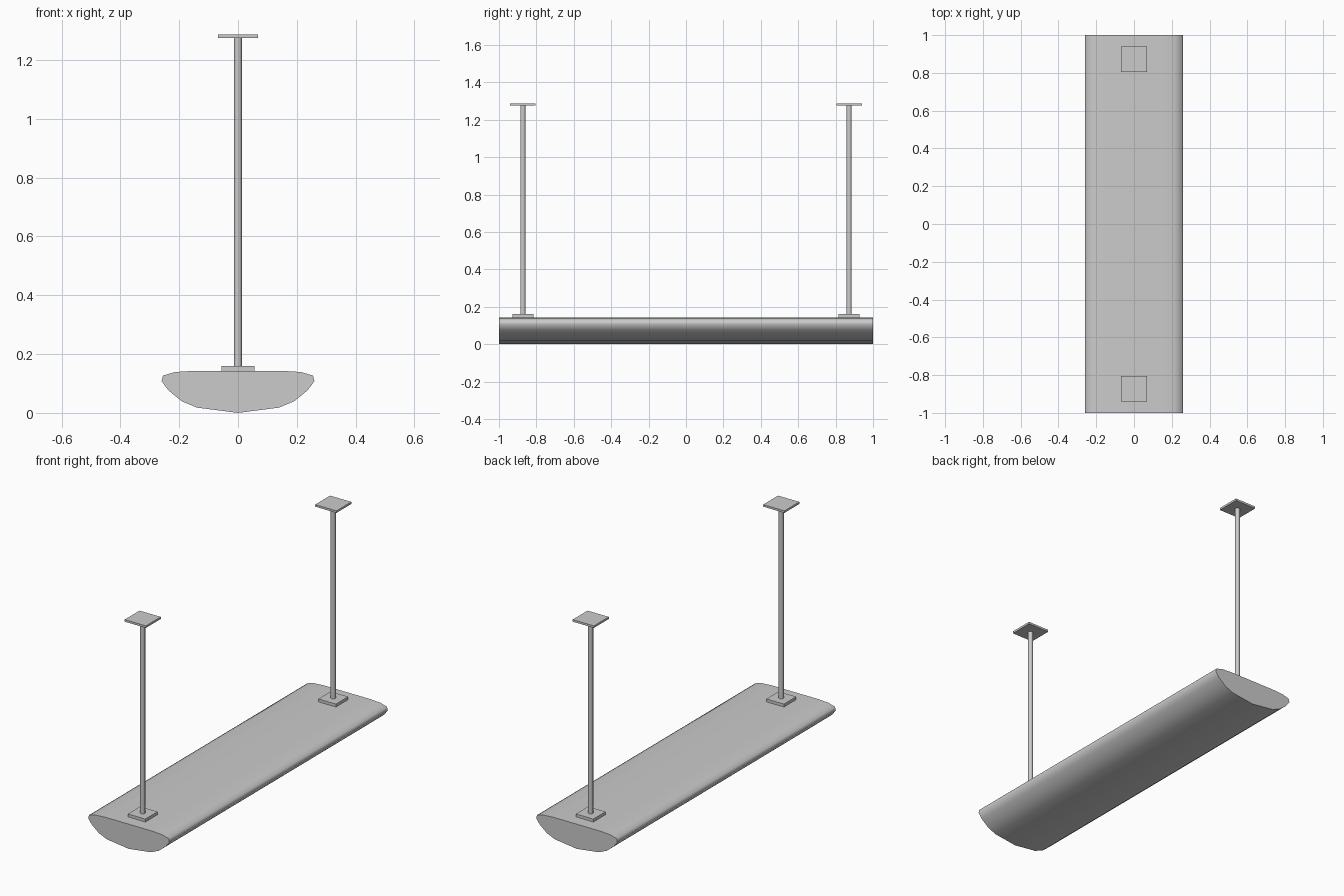
import bpy, bmesh, math

if "Cube" in bpy.data.objects:
    bpy.data.objects.remove(bpy.data.objects["Cube"])


def finish(name, bm, angle=None):
    bmesh.ops.recalc_face_normals(bm, faces=bm.faces)
    mesh = bpy.data.meshes.new(name)
    bm.to_mesh(mesh)
    bm.free()
    obj = bpy.data.objects.new(name, mesh)
    bpy.context.collection.objects.link(obj)
    if angle:
        bpy.ops.object.select_all(action='DESELECT')
        obj.select_set(True)
        bpy.context.view_layer.objects.active = obj
        bpy.ops.object.shade_smooth_by_angle(angle=math.radians(angle))
    return obj


def square_plate(name, half, y, z0, z1):
    bm = bmesh.new()
    bmesh.ops.create_cube(bm, size=1)
    for v in bm.verts:
        v.co = (v.co.x * 2 * half, v.co.y * 2 * half + y,
                (z0 + z1) / 2 + v.co.z * (z1 - z0))
    return finish(name, bm)


def rod(name, radius, y, z0, z1):
    bm = bmesh.new()
    bmesh.ops.create_cone(bm, cap_ends=True, segments=16, radius1=radius,
                          radius2=radius, depth=z1 - z0)
    bmesh.ops.translate(bm, verts=bm.verts, vec=(0, y, (z0 + z1) / 2))
    return finish(name, bm, 40)


# Lamp body: half profile mirrored, extruded along y
half = [(0.14, 0.018), (0.192, 0.04), (0.237, 0.077), (0.26, 0.108),
        (0.255, 0.127), (0.214, 0.139), (0.15, 0.143)]
profile = [(0, 0)] + half + [(-x, z) for x, z in reversed(half)]
bm = bmesh.new()
end = bm.faces.new([bm.verts.new((x, -1, z)) for x, z in profile])
ext = bmesh.ops.extrude_face_region(bm, geom=[end], use_keep_orig=True)
moved = [g for g in ext["geom"] if isinstance(g, bmesh.types.BMVert)]
bmesh.ops.translate(bm, verts=moved, vec=(0, 2, 0))
finish("lamp_body", bm, 70)

# Two hangers: body mount, rod and ceiling plate
for side, y in (("front", -0.872), ("back", 0.872)):
    square_plate(side + "_body_mount", 0.056, y, 0.141, 0.16)
    rod(side + "_hanger_rod", 0.0135, y, 0.155, 1.278)
    square_plate(side + "_ceiling_plate", 0.068, y, 1.275, 1.287)
